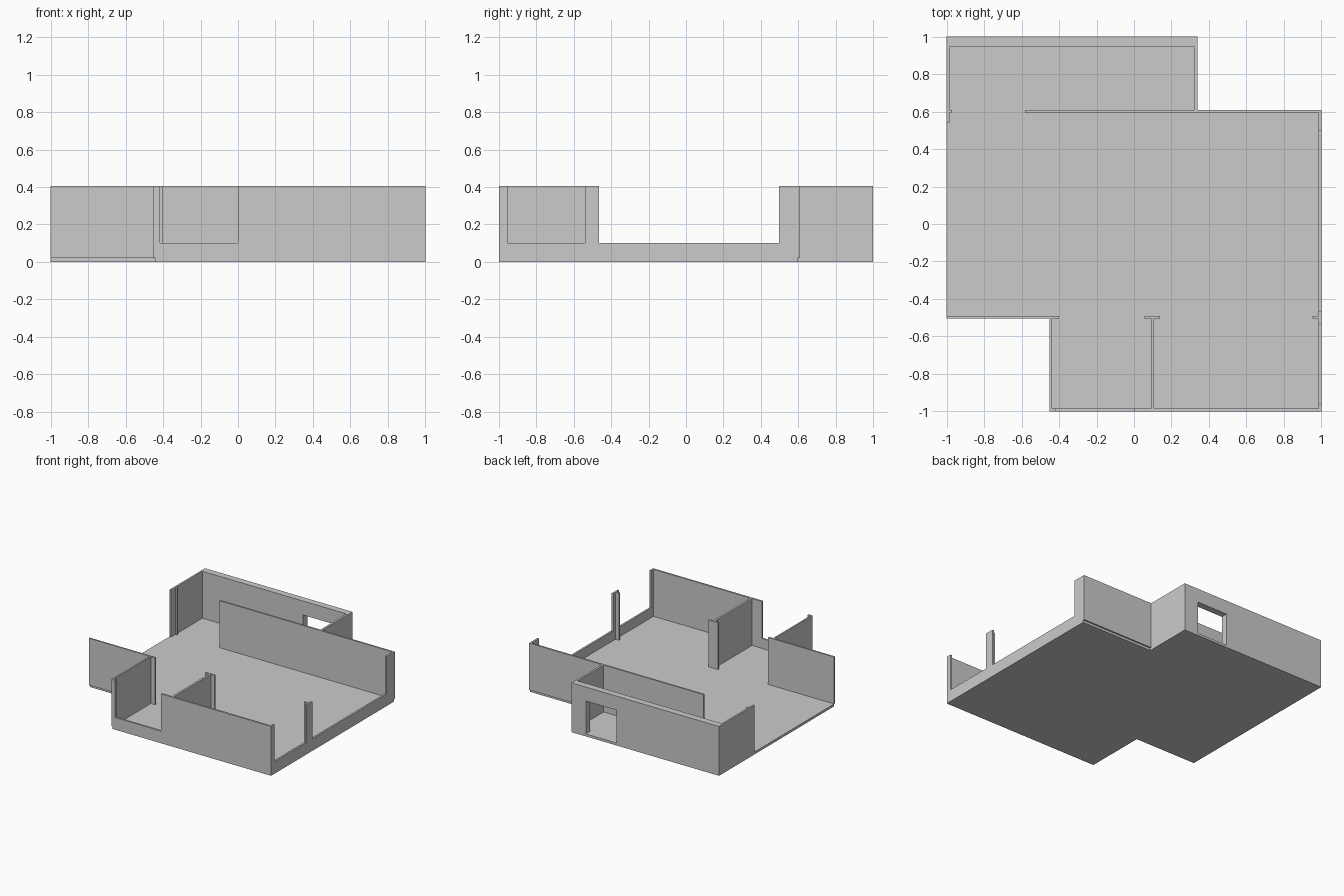
import bpy, bmesh

if "Cube" in bpy.data.objects:
    bpy.data.objects.remove(bpy.data.objects["Cube"])

FLOOR, SILL, TOP = 0.02, 0.10, 0.405   # key heights
T = 0.015                              # thin wall thickness


def prism(name, pts, axis, a, b):
    """Extrude a 2D outline along an axis from a to b."""
    place = {'x': lambda u, v, w: (w, u, v),
             'y': lambda u, v, w: (u, w, v),
             'z': lambda u, v, w: (u, v, w)}[axis]
    bm = bmesh.new()
    lo = [bm.verts.new(place(u, v, a)) for u, v in pts]
    hi = [bm.verts.new(place(u, v, b)) for u, v in pts]
    n = len(pts)
    bm.faces.new(lo)
    bm.faces.new(hi)
    for i in range(n):
        j = (i + 1) % n
        bm.faces.new((lo[i], lo[j], hi[j], hi[i]))
    bmesh.ops.recalc_face_normals(bm, faces=bm.faces)
    mesh = bpy.data.meshes.new(name)
    bm.to_mesh(mesh)
    bm.free()
    obj = bpy.data.objects.new(name, mesh)
    bpy.context.collection.objects.link(obj)
    return obj


def plan_wall(name, pts):
    """Full-height wall standing on the floor, given by its plan outline."""
    return prism(name, pts, 'z', FLOOR, TOP)


def rect(x0, x1, y0, y1):
    return [(x0, y0), (x1, y0), (x1, y1), (x0, y1)]


# Floor slab, slightly inset below some of the walls
prism("floor", [(-1, 1), (0.34, 1), (0.34, 0.595), (1, 0.595), (1, -1),
                (-0.44, -1), (-0.44, -0.492), (-1, -0.492)], 'z', 0, FLOOR)

# Front wall with a window gap
prism("front_wall", [(-0.45, FLOOR), (1, FLOOR), (1, TOP), (0, TOP), (0, SILL),
                     (-0.415, SILL), (-0.415, TOP), (-0.45, TOP)],
      'y', -1, -1 + T)

# Right wall: low sill with a post between two window gaps
prism("right_wall", [(-1 + T, FLOOR), (0.607, FLOOR), (0.607, TOP), (0.498, TOP),
                     (0.498, SILL), (-0.465, SILL), (-0.465, TOP), (-0.54, TOP),
                     (-0.54, SILL), (-0.955, SILL), (-0.955, TOP), (-1 + T, TOP)],
      'x', 1 - T, 1)

# Thick back wall with a doorway
prism("back_wall", [(-1, FLOOR), (-0.07, FLOOR), (-0.07, 0.29), (0.21, 0.29),
                    (0.21, FLOOR), (0.34, FLOOR), (0.34, TOP), (-1, TOP)],
      'y', 0.945, 1)

# Back room side walls and the long partition
plan_wall("back_room_left_wall",
          [(-1, 0.54), (-0.985, 0.54), (-0.985, 0.594), (-0.97, 0.594),
           (-0.97, 0.607), (-0.985, 0.607), (-0.985, 0.945), (-1, 0.945)])
plan_wall("back_room_right_wall", rect(0.323, 0.34, 0.607, 0.945))
plan_wall("long_partition", rect(-0.582, 1 - T, 0.593, 0.607))

# Front left corner wall
plan_wall("front_left_wall",
          [(-1, -0.505), (-0.45, -0.505), (-0.45, -0.985), (-0.437, -0.985),
           (-0.437, -0.505), (-0.4, -0.505), (-0.4, -0.492), (-1, -0.492)])

# T-shaped divider between the front rooms
plan_wall("front_divider",
          [(0.09, -0.985), (0.107, -0.985), (0.107, -0.505), (0.14, -0.505),
           (0.14, -0.492), (0.055, -0.492), (0.055, -0.505), (0.09, -0.505)])

# Short stub on the right wall post
plan_wall("right_stub", rect(0.953, 1 - T, -0.505, -0.492))
